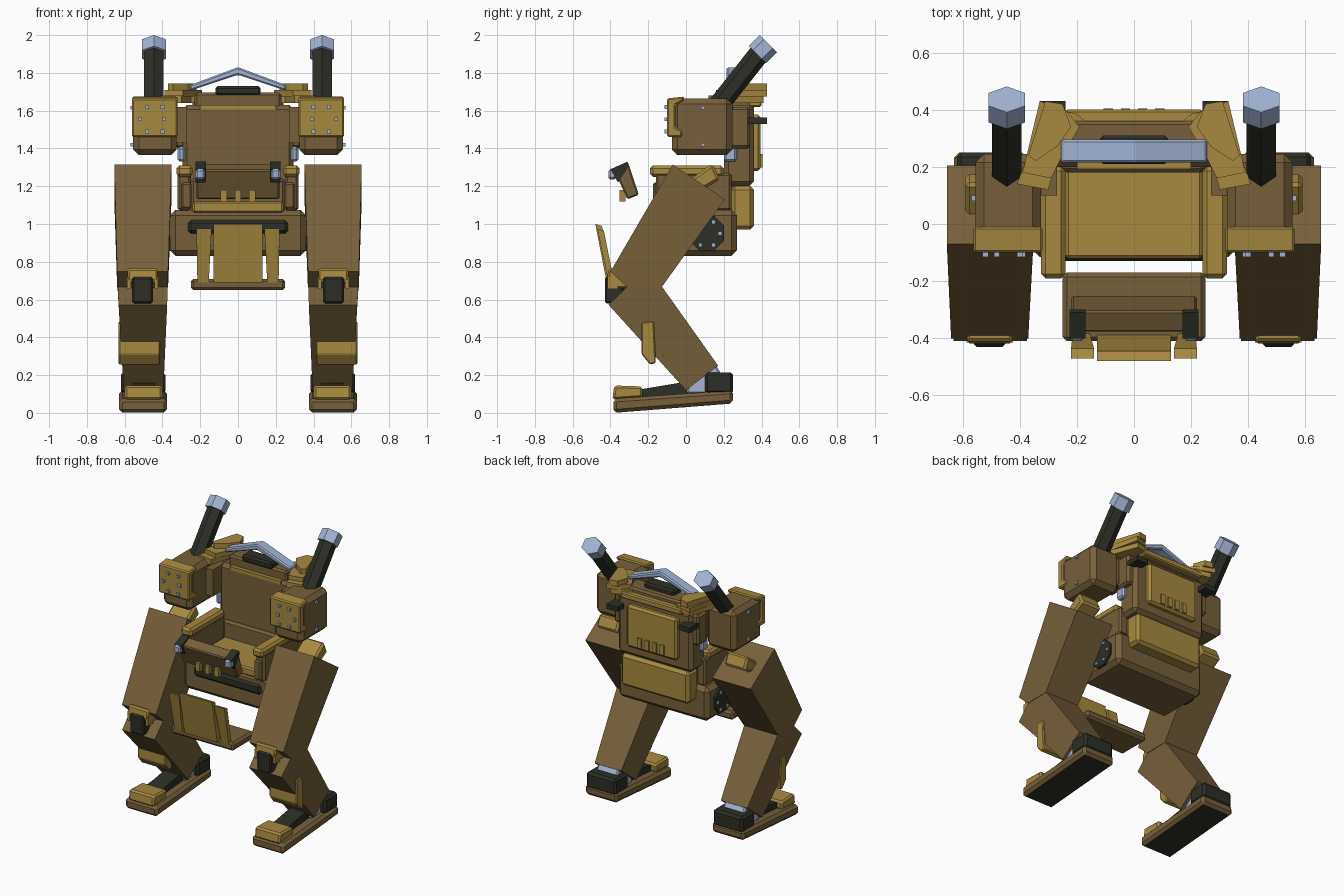
import bpy, bmesh, math
from mathutils import Vector, Matrix

if "Cube" in bpy.data.objects:
    bpy.data.objects.remove(bpy.data.objects["Cube"])


def material(name, rgb):
    m = bpy.data.materials.new(name)
    m.diffuse_color = (*rgb, 1)
    m.use_nodes = True
    m.node_tree.nodes["Principled BSDF"].inputs["Base Color"].default_value = m.diffuse_color
    return m


BROWN = material("brown", (0.185, 0.117, 0.043))
OCHRE = material("ochre", (0.39, 0.255, 0.052))
DARK = material("dark_green_grey", (0.026, 0.028, 0.019))
STEEL = material("pale_steel", (0.36, 0.455, 0.66))


def finish(name, bm, mat, bevel=0.0, under=None):
    bmesh.ops.recalc_face_normals(bm, faces=bm.faces)
    if bevel:
        bmesh.ops.bevel(bm, geom=list(bm.edges), offset=bevel, segments=1,
                        affect='EDGES', clamp_overlap=True)
    me = bpy.data.meshes.new(name)
    me.materials.append(mat)
    if under:  # second colour on downward faces
        me.materials.append(under)
        bm.normal_update()
        for f in bm.faces:
            f.material_index = 1 if f.normal.z < -0.9 else 0
    bm.to_mesh(me)
    bm.free()
    ob = bpy.data.objects.new(name, me)
    bpy.context.collection.objects.link(ob)
    return ob


def loft(name, a, b, mat, bevel=0.0, under=None):
    """Solid between two matching polygons."""
    bm = bmesh.new()
    va, vb = [bm.verts.new(p) for p in a], [bm.verts.new(p) for p in b]
    bm.faces.new(va)
    bm.faces.new(vb[::-1])
    n = len(a)
    for i in range(n):
        j = (i + 1) % n
        bm.faces.new((va[i], vb[i], vb[j], va[j]))
    return finish(name, bm, mat, bevel, under)


def side(name, prof, x0, x1, mat, bevel=0.0, pair=True, under=None):
    """Side (y, z) profile extruded along x; x0 and x1 may be per-point lists."""
    n = len(prof)
    x0 = x0 if isinstance(x0, list) else [x0] * n
    x1 = x1 if isinstance(x1, list) else [x1] * n
    for s, tag in ((1, "_right"), (-1, "_left")) if pair else ((1, ""),):
        loft(name + tag, [(s * x, *p) for x, p in zip(x0, prof)],
             [(s * x, *p) for x, p in zip(x1, prof)], mat, bevel, under)


def box(name, x, y, z, mat, bevel=0.0, pair=True):
    side(name, [(y[0], z[0]), (y[1], z[0]), (y[1], z[1]), (y[0], z[1])],
         x[0], x[1], mat, bevel, pair)


def plan(name, pts, z0, z1, mat, bevel=0.0):
    """Mirrored pair extruded upward from a top outline."""
    for s, tag in ((1, "_right"), (-1, "_left")):
        loft(name + tag, [(s * x, y, z0) for x, y in pts],
             [(s * x, y, z1) for x, y in pts], mat, bevel)


def tube(name, x, p, q, r, mat, sides=6, sx=1.0):
    """Mirrored pair of polygonal cylinders between (y, z) points p and q."""
    d = Vector((0, q[0] - p[0], q[1] - p[1])).normalized()
    up = Vector((0, -d.z, d.y))
    for s, tag in ((1, "_right"), (-1, "_left")):
        ends = []
        for c in (p, q):
            ends.append([Vector((s * x, *c)) + up * r * math.cos(t)
                         + Vector((sx * r * math.sin(t), 0, 0))
                         for t in (i * math.tau / sides for i in range(sides))])
        loft(name + tag, ends[0], ends[1], mat)


# Feet
side("foot_sole", [(-.385, 0), (.25, .05), (.25, .12), (-.385, .075)],
     .375, .63, BROWN, .018, under=DARK)
side("toe_cap", [(-.39, .07), (-.23, .08), (-.23, .14), (-.38, .145)], .40, .60, OCHRE, .012)
side("foot_bridge", [(-.24, .07), (.06, .10), (.06, .175), (-.24, .125)], .44, .56, DARK)
box("heel", (.385, .62), (.10, .25), (.10, .215), DARK, .015)
side("ankle", [(0, .10), (.11, .10), (.185, .21), (.15, .265), (.02, .19)], .42, .585, STEEL, .01)

# Legs
side("thigh", [(-.07, 1.315), (.205, 1.13), (-.127, .668), (-.31, .665), (-.40, .748)],
     [.352, .352, .37, .37, .37], [.655, .655, .64, .64, .64], BROWN)
side("shin", [(-.41, .572), (0, .12), (.17, .25), (-.127, .668), (-.28, .70)],
     [.375, .395, .395, .372, .372], [.632, .605, .605, .638, .638], BROWN)
side("hip_cap", [(0, 1.22), (.03, 1.15), (.18, 1.235), (.14, 1.32)], .425, .59, OCHRE, .014)
side("shin_plate", [(-.235, .48), (-.17, .485), (-.16, .265), (-.19, .255), (-.235, .31)],
     .412, .632, OCHRE, .006)
box("knee_pad", (.45, .56), (-.43, -.33), (.58, .72), DARK, .01)
side("knee_bracket", [(-.42, .70), (-.41, .765), (-.36, .765), (-.29, .66), (-.36, .66)],
     .425, .585, OCHRE, .01)
for x in (.433, .577):
    box("knee_bracket_arm", (x - .01, x + .01), (-.415, -.36), (.655, .72), OCHRE)

# Pelvis with hip discs
box("pelvis", (-.36, .36), (-.115, .27), (.83, 1.075), BROWN, .03, False)
box("front_bumper", (-.265, .265), (-.13, -.08), (.95, 1.02), DARK, .015, False)
for s, tag in ((1, "right"), (-1, "left")):
    ring = [(.11 + .1 * math.cos(t), .95 + .1 * math.sin(t))
            for t in ((i + .5) * math.tau / 8 for i in range(8))]
    loft("hip_disc_" + tag, [(s * .34, *p) for p in ring], [(s * .375, *p) for p in ring], DARK)
for i in range(6):
    t = i * math.tau / 6
    y, z = .11 + .07 * math.cos(t), .95 + .07 * math.sin(t)
    box("hip_bolt", (.37, .385), (y - .01, y + .01), (z - .01, z + .01), STEEL)

# Cockpit tub
box("cockpit_floor", (-.24, .24), (-.12, .23), (1.06, 1.12), OCHRE, .01, False)
box("arm_wall", (.25, .32), (-.16, .24), (1.07, 1.27), BROWN, .012)
box("arm_rail", (.24, .325), (-.19, .20), (1.25, 1.31), OCHRE, .015)
box("arm_post", (.245, .30), (-.175, -.12), (1.08, 1.22), BROWN, .01)

# Torso back
box("torso", (-.295, .295), (.20, .36), (1.20, 1.63), BROWN, .025, False)
box("torso_base", (-.25, .25), (.18, .33), (1.05, 1.24), BROWN, .015, False)
box("torso_side", (.28, .335), (.22, .34), (1.40, 1.62), BROWN, .015)
box("torso_collar", (-.23, .23), (.22, .36), (1.60, 1.695), BROWN, .012, False)
box("collar_trim", (-.20, .20), (.193, .23), (1.605, 1.63), OCHRE, 0, False)
box("headrest", (-.12, .12), (.21, .31), (1.68, 1.73), DARK, .012, False)
box("back_panel", (-.20, .20), (.34, .395), (1.28, 1.58), OCHRE, .015, False)
for x in (-.09, -.03, .03, .09):
    box("back_rib", (x - .016, x + .016), (.385, .405), (1.30, 1.37), OCHRE, 0, False)
box("lower_pack", (-.27, .27), (.24, .36), (.97, 1.20), OCHRE, .02, False)
box("back_strip", (-.24, .24), (.33, .40), (1.62, 1.665), OCHRE, .008, False)
box("rear_vent", (.24, .33), (.26, .43), (1.53, 1.565), DARK)
box("side_joint", (.28, .32), (.20, .27), (1.33, 1.41), STEEL, .012)

# Roll bar
arch = [(-.255, 1.705), (0, 1.79), (.255, 1.705), (.255, 1.735), (0, 1.83), (-.255, 1.735)]
loft("roll_bar", [(x, .215, z) for x, z in arch], [(x, .295, z) for x, z in arch], STEEL, .008)

# Layered shoulder flanges
plan("shoulder_lower", [(.31, .41), (.20, .385), (.15, .34), (.25, .30), (.30, .12), (.41, .14)],
     1.64, 1.68, OCHRE)
plan("shoulder_middle", [(.33, .43), (.24, .40), (.19, .34), (.25, .24), (.29, .16), (.39, .18)],
     1.675, 1.71, OCHRE)
plan("shoulder_upper", [(.31, .43), (.25, .42), (.22, .34), (.27, .27), (.345, .22), (.37, .24)],
     1.705, 1.745, OCHRE)

# Weapon pods
box("pod", (.325, .555), (-.075, .245), (1.365, 1.665), BROWN, .03)
box("pod_mount", (.27, .34), (.10, .25), (1.43, 1.62), BROWN)
side("pod_plate", [(-.10, 1.46), (-.02, 1.46), (-.02, 1.495), (-.055, 1.51), (-.055, 1.63),
                   (-.01, 1.655), (-.01, 1.675), (-.10, 1.665)], .32, .562, OCHRE, .008)
for x, z in ((.48, 1.62), (.40, 1.62), (.52, 1.555), (.39, 1.555), (.48, 1.49), (.40, 1.49)):
    box("pod_bolt", (x - .01, x + .01), (-.115, -.09), (z - .01, z + .01), STEEL)
for z in (1.42, 1.615):
    box("pod_side_bolt", (.55, .568), (.08, .10), (z - .01, z + .01), STEEL)
tube("gun_barrel", .445, (.13, 1.575), (.39, 1.905), .055, DARK, 6, 1.08)
tube("gun_muzzle", .445, (.378, 1.897), (.436, 1.955), .064, STEEL, 6, 1.15)

# Control console
side("console", [(-.38, 1.285), (-.305, 1.32), (-.25, 1.155), (-.31, 1.13)],
     -.22, .22, BROWN, .008, False)
side("console_grip", [(-.40, 1.29), (-.31, 1.33), (-.30, 1.31), (-.36, 1.22)], .17, .225, DARK)
box("console_knob", (.175, .225), (-.41, -.37), (1.235, 1.29), STEEL, .01)
for x in (-.075, 0, .075):
    box("console_fin", (x - .017, x + .017), (-.352, -.32), (1.12, 1.18), OCHRE, 0, False)

# Footwell tray and guard plates
box("tray", (-.25, .25), (-.41, -.17), (.65, .71), BROWN, .015, False)
side("guard_center", [(-.42, .69), (-.385, .69), (-.445, .99), (-.48, 1.0)],
     -.13, .13, OCHRE, 0, False)
side("guard_side", [(-.41, .69), (-.38, .69), (-.435, .965), (-.47, .975)],
     [.155, .155, .14, .14], [.215, .215, .22, .22], OCHRE)
